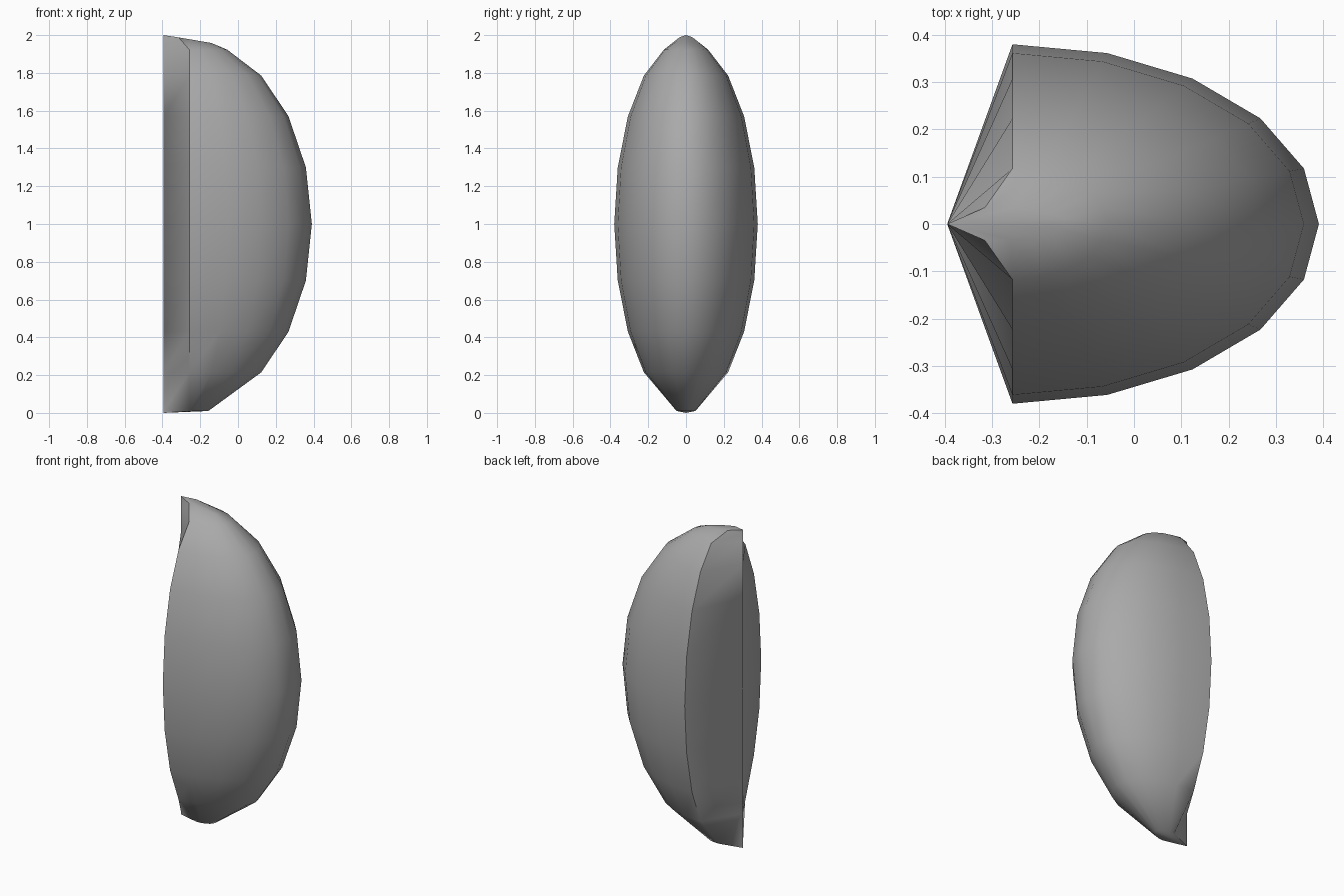
import bpy, bmesh
from math import sin, cos, pi

old = bpy.data.objects.get("Cube")
if old:
    bpy.data.objects.remove(old, do_unlink=True)

CUT_X, RIDGE_X = -0.257, -0.395       # rim plane and inner ridge
RX, RY, RZ = 0.648, 0.38, 0.97        # radii of the rind
SEGMENTS = 10

# Rings from bottom to top: rim x, x radius, y radius, height
rings = [(CUT_X, 0.10, 0.05, 0.01)]
for k in range(-3, 5):
    a = k * pi / 10
    rings.append((CUT_X, RX * cos(a), RY * cos(a), 1 + RZ * sin(a)))
rings.append((-0.315, 0.175, 0.035, 1.958))

bm = bmesh.new()
loops = []
for i, (cx, rx, ry, z) in enumerate(rings):
    loop = []
    for s in range(SEGMENTS + 1):
        t = -pi / 2 + pi * s / SEGMENTS
        # the small top ring rises toward the ridge
        lift = 0.03 * (1 - cos(t)) if i == len(rings) - 1 else 0
        loop.append(bm.verts.new((cx + rx * cos(t), ry * sin(t), z + lift)))
    ridge_z = 1.975 if i == len(rings) - 1 else z
    loop.append(bm.verts.new((RIDGE_X, 0, ridge_z)))
    loops.append(loop)

# Rind and both cut sides
for low, high in zip(loops, loops[1:]):
    n = len(low)
    for s in range(n):
        t = (s + 1) % n
        bm.faces.new((low[s], low[t], high[t], high[s]))

# Pointed ends on the ridge
for loop, z in ((loops[0], 0), (loops[-1], 2)):
    tip = bm.verts.new((RIDGE_X, 0, z))
    for s in range(len(loop)):
        bm.faces.new((loop[s], loop[(s + 1) % len(loop)], tip))
bmesh.ops.recalc_face_normals(bm, faces=bm.faces[:])

mesh = bpy.data.meshes.new("wedge_slice")
bm.to_mesh(mesh)
bm.free()
wedge = bpy.data.objects.new("wedge_slice", mesh)
bpy.context.collection.objects.link(wedge)

# Plain grey colour
grey = bpy.data.materials.new("plain_grey")
grey.use_nodes = True
color = (0.4, 0.4, 0.4, 1)
grey.diffuse_color = color
grey.node_tree.nodes["Principled BSDF"].inputs["Base Color"].default_value = color
mesh.materials.append(grey)

# Smooth rind with a sharp rim
bpy.ops.object.select_all(action="DESELECT")
wedge.select_set(True)
bpy.context.view_layer.objects.active = wedge
bpy.ops.object.shade_smooth_by_angle(angle=0.87)
